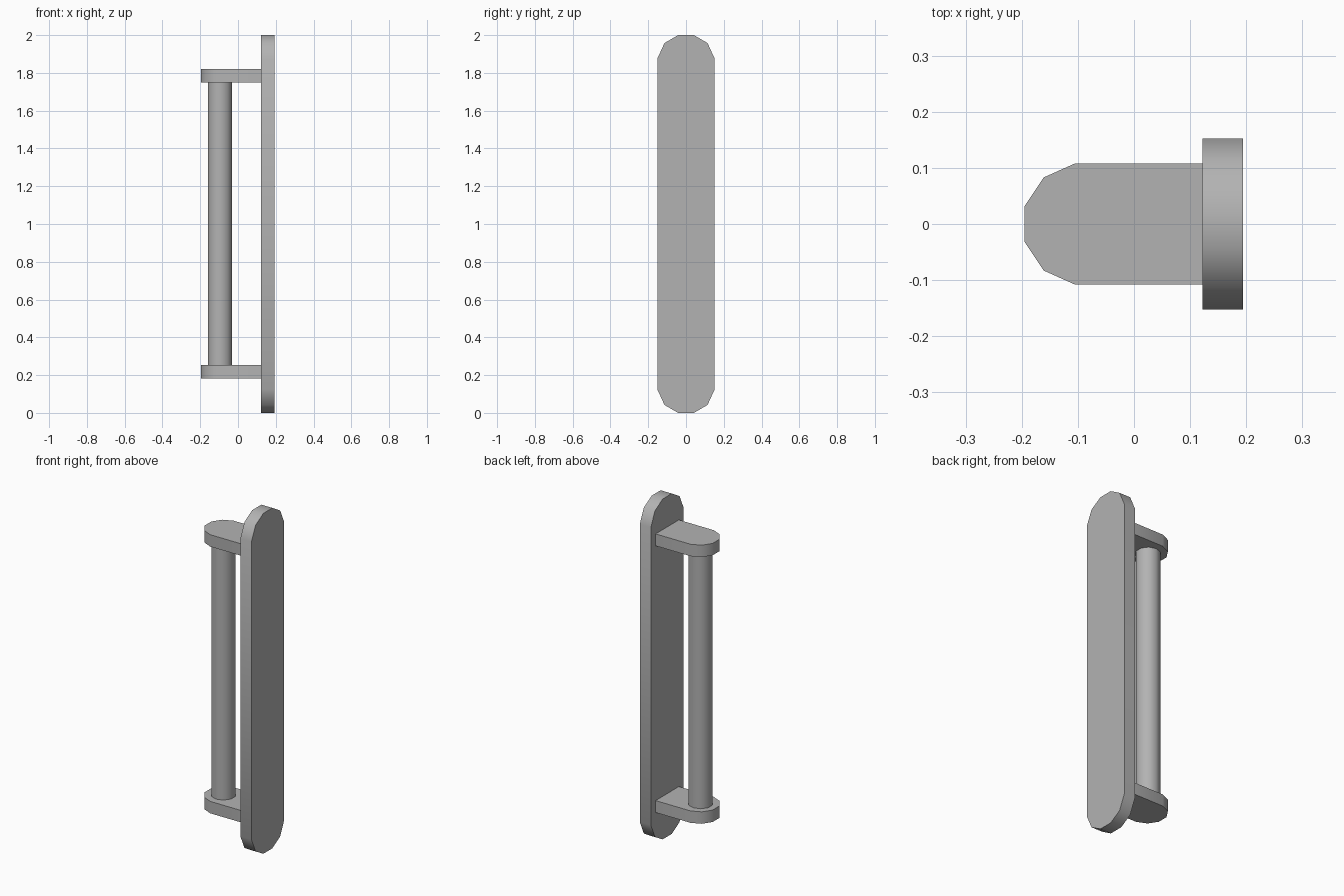
import bpy
import bmesh
import math
from mathutils import Vector

cube = bpy.data.objects.get("Cube")
if cube:
    bpy.data.objects.remove(cube, do_unlink=True)

grey = bpy.data.materials.new("satin grey")
grey.use_nodes = True
colour = (0.45, 0.45, 0.45, 1)
grey.diffuse_color = colour
grey.node_tree.nodes["Principled BSDF"].inputs["Base Color"].default_value = colour


def extrude_profile(name, points, offset):
    """Solid made by extruding a closed planar outline."""
    bm = bmesh.new()
    base = bm.faces.new([bm.verts.new(p) for p in points])
    result = bmesh.ops.extrude_face_region(bm, geom=[base], use_keep_orig=True)
    moved = [v for v in result["geom"] if isinstance(v, bmesh.types.BMVert)]
    bmesh.ops.translate(bm, verts=moved, vec=Vector(offset))
    bmesh.ops.recalc_face_normals(bm, faces=bm.faces)
    mesh = bpy.data.meshes.new(name)
    bm.to_mesh(mesh)
    bm.free()
    mesh.materials.append(grey)
    obj = bpy.data.objects.new(name, mesh)
    bpy.context.collection.objects.link(obj)
    bpy.ops.object.select_all(action='DESELECT')
    obj.select_set(True)
    bpy.context.view_layer.objects.active = obj
    bpy.ops.object.shade_smooth_by_angle(angle=math.radians(50))
    return obj


# Back plate with faceted round ends
corner = [(0.152, 0.875), (0.114, 0.958), (0.042, 1.0)]
upper = corner + [(-y, z) for y, z in reversed(corner)]
outline = upper + [(-y, -z) for y, z in upper]
extrude_profile("back_plate", [(0.122, y, z + 1) for y, z in outline], (0.072, 0, 0))

# Brackets with faceted round noses
side = [(0.122, 0.108), (-0.105, 0.108), (-0.161, 0.083), (-0.195, 0.032)]
outline = side + [(x, -y) for x, y in reversed(side)]
for name, z in (("lower_bracket", 0.183), ("upper_bracket", 1.75)):
    extrude_profile(name, [(x, y, z) for x, y in outline], (0, 0, 0.07))

# Grip rod between the brackets
SIDES = 10
ring = []
for i in range(SIDES):
    a = math.tau * (i + 0.5) / SIDES
    ring.append((-0.095 + 0.067 * math.cos(a), 0.067 * math.sin(a), 0.253))
extrude_profile("grip_rod", ring, (0, 0, 1.497))
